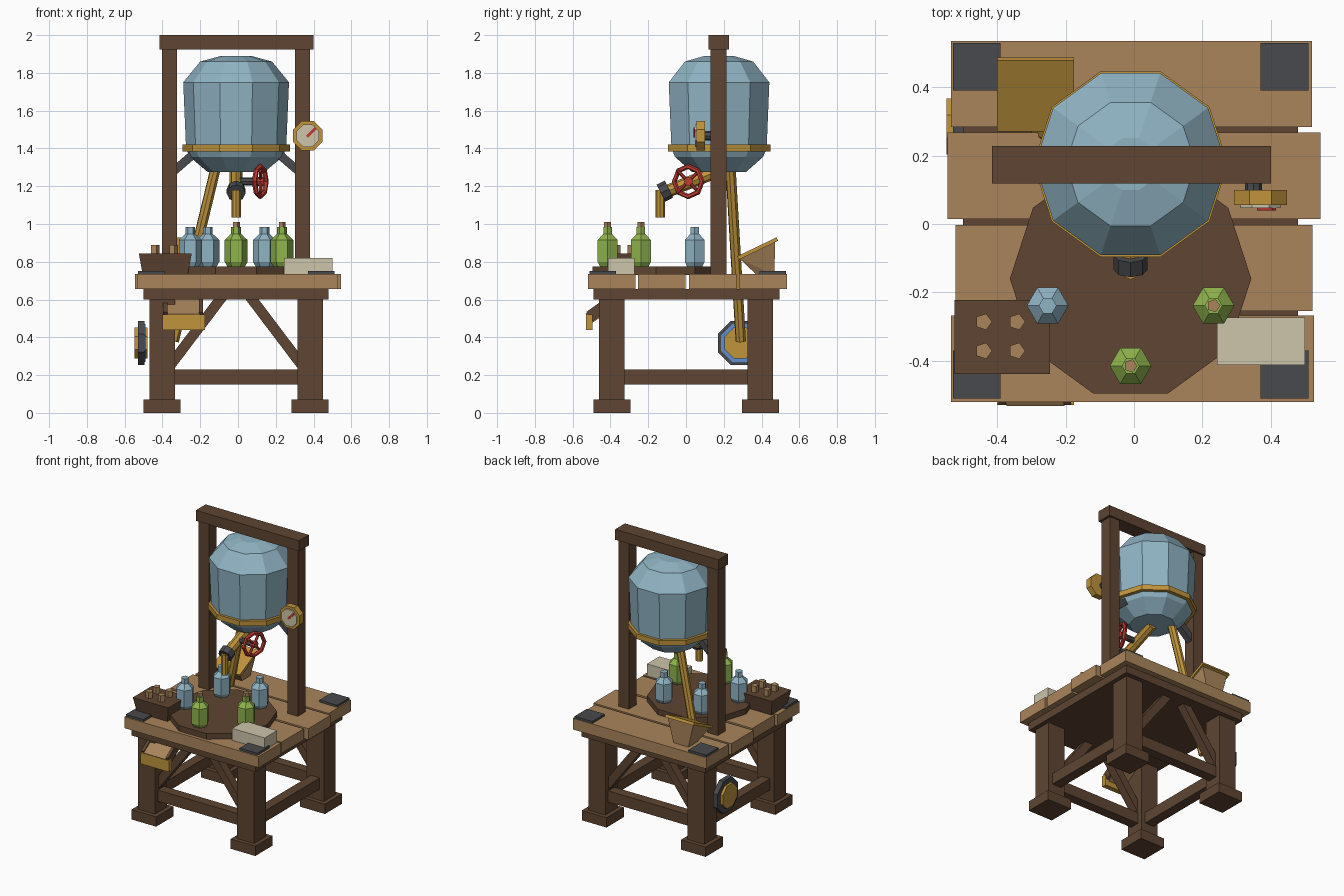
import bpy, bmesh
from math import pi, cos, sin, radians
from mathutils import Vector, Matrix

if "Cube" in bpy.data.objects:
    bpy.data.objects.remove(bpy.data.objects["Cube"])


def material(name, *srgb):
    rgb = [(c / 255) ** 2.2 for c in srgb]
    m = bpy.data.materials.new(name)
    m.use_nodes = True
    m.diffuse_color = (*rgb, 1)
    m.node_tree.nodes["Principled BSDF"].inputs["Base Color"].default_value = (*rgb, 1)
    return m


wood = material("plank wood", 168, 132, 92)
dark = material("dark wood", 95, 71, 53)
blue = material("pale blue", 143, 178, 194)
brass = material("brass", 190, 146, 62)
iron = material("dark iron", 74, 75, 78)
red = material("red", 190, 62, 54)
cream = material("cream", 204, 195, 170)
green = material("bottle green", 142, 178, 78)
steel = material("steel blue", 98, 140, 205)
CX = -0.01  # main symmetry plane


def finish(name, bm, mat):
    bmesh.ops.recalc_face_normals(bm, faces=bm.faces)
    me = bpy.data.meshes.new(name)
    bm.to_mesh(me)
    bm.free()
    me.materials.append(mat)
    ob = bpy.data.objects.new(name, me)
    bpy.context.collection.objects.link(ob)
    return ob


def box(name, mat, x, y, z):
    """Box from three (min, max) ranges."""
    bm = bmesh.new()
    bmesh.ops.create_cube(bm, size=1)
    for v in bm.verts:
        v.co = [r[0] + (c + 0.5) * (r[1] - r[0]) for c, r in zip(v.co, (x, y, z))]
    return finish(name, bm, mat)


def post(name, mat, x, y, w, z):
    return box(name, mat, (x - w / 2, x + w / 2), (y - w / 2, y + w / 2), z)


def hull(name, mat, points):
    bm = bmesh.new()
    for p in points:
        bm.verts.new(p)
    bmesh.ops.convex_hull(bm, input=bm.verts[:])
    bmesh.ops.dissolve_limit(bm, angle_limit=0.02, verts=bm.verts[:], edges=bm.edges[:])
    return finish(name, bm, mat)


def lathe(name, mat, profile, sides, center=(0, 0, 0)):
    """Turn (radius, height) points about z, with capped ends."""
    bm = bmesh.new()
    rings = []
    for r, z in profile:
        angles = [2 * pi * i / sides for i in range(sides)]
        rings.append([bm.verts.new((r * cos(a), r * sin(a), z)) for a in angles])
    for a, b in zip(rings, rings[1:]):
        for i in range(sides):
            j = (i + 1) % sides
            bm.faces.new((a[i], a[j], b[j], b[i]))
    bm.faces.new(rings[0])
    bm.faces.new(rings[-1])
    bmesh.ops.translate(bm, vec=center, verts=bm.verts)
    return finish(name, bm, mat)


def rod(name, mat, a, b, r, sides=8, turn=0.0):
    a, b = Vector(a), Vector(b)
    d = b - a
    bm = bmesh.new()
    m = Matrix.Translation((a + b) / 2) @ d.to_track_quat("Z", "Y").to_matrix().to_4x4()
    bmesh.ops.create_cone(bm, cap_ends=True, segments=sides, radius1=r, radius2=r,
                          depth=d.length, matrix=m @ Matrix.Rotation(turn, 4, "Z"))
    return finish(name, bm, mat)


def beam(name, mat, a, b, w, t):
    """Sloped board in a vertical xz or yz plane: w across slope, t sideways."""
    a, b = Vector(a), Vector(b)
    d = (b - a).normalized()
    side = d.cross(Vector((0, 0, 1))).normalized()
    up = side.cross(d)
    return hull(name, mat, [p + side * s * t / 2 + up * u * w / 2
                            for p in (a, b) for s in (-1, 1) for u in (-1, 1)])


# Table legs, feet, stretchers and braces
for sx, lr in ((-1, "right"), (1, "left")):
    x = CX + sx * 0.392
    for y, fb in ((-0.392, "front"), (0.394, "back")):
        post(f"{fb}_{lr}_leg", dark, x, y, 0.135, (0.06, 0.61))
        post(f"{fb}_{lr}_foot", dark, x, y, 0.195, (0, 0.07))
        beam(f"{fb}_{lr}_brace", dark, (CX + sx * 0.35, y, 0.25), (CX + sx * 0.07, y, 0.62), 0.055, 0.06)
    box(f"{lr}_stretcher", dark, (x - 0.035, x + 0.035), (-0.34, 0.34), (0.15, 0.23))
for y, fb in ((-0.392, "front"), (0.394, "back")):
    box(f"{fb}_stretcher", dark, (-0.35, 0.33), (y - 0.035, y + 0.035), (0.15, 0.23))

# Table top
box("table_base", dark, (-0.5, 0.48), (-0.49, 0.495), (0.6, 0.656))
planks = ((-0.535, 0.527, -0.52), (-0.522, 0.522, -0.255), (-0.545, 0.545, 0.015), (-0.535, 0.52, 0.283))
for i, (x0, x1, y0) in enumerate(planks):
    box(f"plank_{i + 1}", wood, (x0, x1), (y0, y0 + 0.252), (0.655, 0.735))
for x in (-0.46, 0.44):
    for y in (-0.44, 0.46):
        post("corner_plate", iron, x, y, 0.14, (0.73, 0.75))

# Hanging frame
for sx, lr in ((-1, "right"), (1, "left")):
    x = CX + sx * 0.352
    box(f"{lr}_post", dark, (x - 0.04, x + 0.04), (0.13, 0.215), (0.73, 1.93))
    beam(f"{lr}_tank_bracket", iron, (CX + sx * 0.33, 0.173, 1.28), (CX + sx * 0.22, 0.173, 1.375), 0.045, 0.045)
box("top_beam", dark, (-0.415, 0.4), (0.118, 0.228), (1.925, 2))

# Tank
TANK = (CX, 0.175, 0)
lathe("tank", blue, ((0.15, 1.275), (0.245, 1.355), (0.265, 1.4), (0.28, 1.75),
                     (0.19, 1.86), (0.08, 1.89)), 10, TANK)
lathe("tank_band", brass, ((0.285, 1.385), (0.285, 1.422)), 10, TANK)

# Tap pipe, collar and spout
rod("tap_pipe", brass, (CX, 0.17, 1.28), (CX, -0.12, 1.165), 0.034)
rod("tap_collar", iron, (CX, -0.09, 1.185), (CX, -0.133, 1.163), 0.05)
rod("tap_spout", brass, (CX, -0.137, 1.18), (CX, -0.137, 1.035), 0.025)

# Valve wheel
WHEEL = Vector((0.118, 0.012, 1.225))
rod("valve_stem", iron, (0, 0.012, 1.225), (0.11, 0.012, 1.225), 0.021)
rod("valve_hub", red, WHEEL - Vector((0.015, 0, 0)), WHEEL + Vector((0.018, 0, 0)), 0.024)
bpy.ops.mesh.primitive_torus_add(major_segments=8, minor_segments=6, major_radius=0.08,
                                 minor_radius=0.014, location=WHEEL, rotation=(radians(22.5), pi / 2, 0))
bpy.context.object.name = "valve_rim"
bpy.context.object.data.materials.append(red)
for i in range(4):
    a = pi / 4 + i * pi / 2
    rod("valve_spoke", red, WHEEL, WHEEL + Vector((0, cos(a), sin(a))) * 0.08, 0.009, 6)

# Pressure gauge
GX, GZ = 0.37, 1.467
rod("gauge_stem", iron, (GX - 0.02, 0.09, GZ), (GX - 0.02, 0.14, GZ), 0.025)
rod("gauge_case", brass, (GX, 0.1, GZ), (GX, 0.056, GZ), 0.084, 8, pi / 8)
rod("gauge_face", cream, (GX, 0.058, GZ), (GX, 0.047, GZ), 0.064, 8, pi / 8)
beam("gauge_needle", red, (GX - 0.005, 0.044, GZ - 0.005), (GX + 0.04, 0.044, GZ + 0.04), 0.014, 0.008)

# Drain pipe through the table to the side wheel
rod("drain_pipe", brass, (-0.115, 0.235, 1.31), (-0.34, 0.29, 0.38), 0.028)
WY, WZ = 0.285, 0.37
rod("side_wheel_rim", iron, (-0.53, WY, WZ), (-0.495, WY, WZ), 0.126, 8, pi / 8)
rod("side_wheel_disc", steel, (-0.5, WY, WZ), (-0.49, WY, WZ), 0.108, 8, pi / 8)
rod("side_wheel_hub", brass, (-0.548, WY, WZ), (-0.478, WY, WZ), 0.088, 8, pi / 8)

# Hopper at the back
hopper_top = [(x, y, z) for x in (-0.39, -0.185) for y, z in ((0.285, 0.815), (0.472, 0.91))]
hopper_low = [(x, y, 0.73) for x in (-0.345, -0.23) for y in (0.375, 0.468)]
hull("hopper_body", wood, hopper_top + hopper_low)
beam("hopper_rim", brass, (-0.288, 0.275, 0.82), (-0.288, 0.483, 0.92), 0.02, 0.225)

# Delivery chute at the front
beam("chute_board", wood, (-0.288, -0.515, 0.5), (-0.288, -0.37, 0.6), 0.06, 0.17)
for x in (-0.385, -0.195):
    beam("chute_side", dark, (x, -0.51, 0.51), (x, -0.37, 0.61), 0.06, 0.022)
box("chute_lip", brass, (-0.4, -0.175), (-0.53, -0.495), (0.44, 0.52))

# Turntable with five bottles
TY = -0.16
lathe("turntable", dark, ((0.353, 0.73), (0.353, 0.775)), 10, (CX, TY, 0))
bottle = ((0.045, 0.773), (0.061, 0.8), (0.061, 0.915), (0.026, 0.948), (0.026, 0.985))
for i in range(5):
    a = radians(-90 + 72 * i)
    spot = (CX + 0.255 * cos(a), TY + 0.255 * sin(a), 0)
    lathe(f"bottle_{i + 1}", green if i < 2 else blue, bottle, 6, spot)
    if i < 2:
        lathe(f"bottle_cork_{i + 1}", wood, ((0.02, 0.98), (0.02, 1.01)), 5, spot)

# Cork crate, flared towards the top
BX, BY = -0.385, -0.33
hull("cork_crate", dark, [(BX + sx * (0.14 - d), BY + sy * (0.108 - d), z)
                          for sx in (-1, 1) for sy in (-1, 1) for d, z in ((0.02, 0.735), (0, 0.845))])
for x in (-0.44, -0.343):
    for y in (-0.371, -0.286):
        lathe("spare_cork", wood, ((0.025, 0.84), (0.025, 0.89)), 5, (x, y, 0))

# Label carton
box("carton", cream, (0.243, 0.5), (-0.413, -0.273), (0.735, 0.82))
